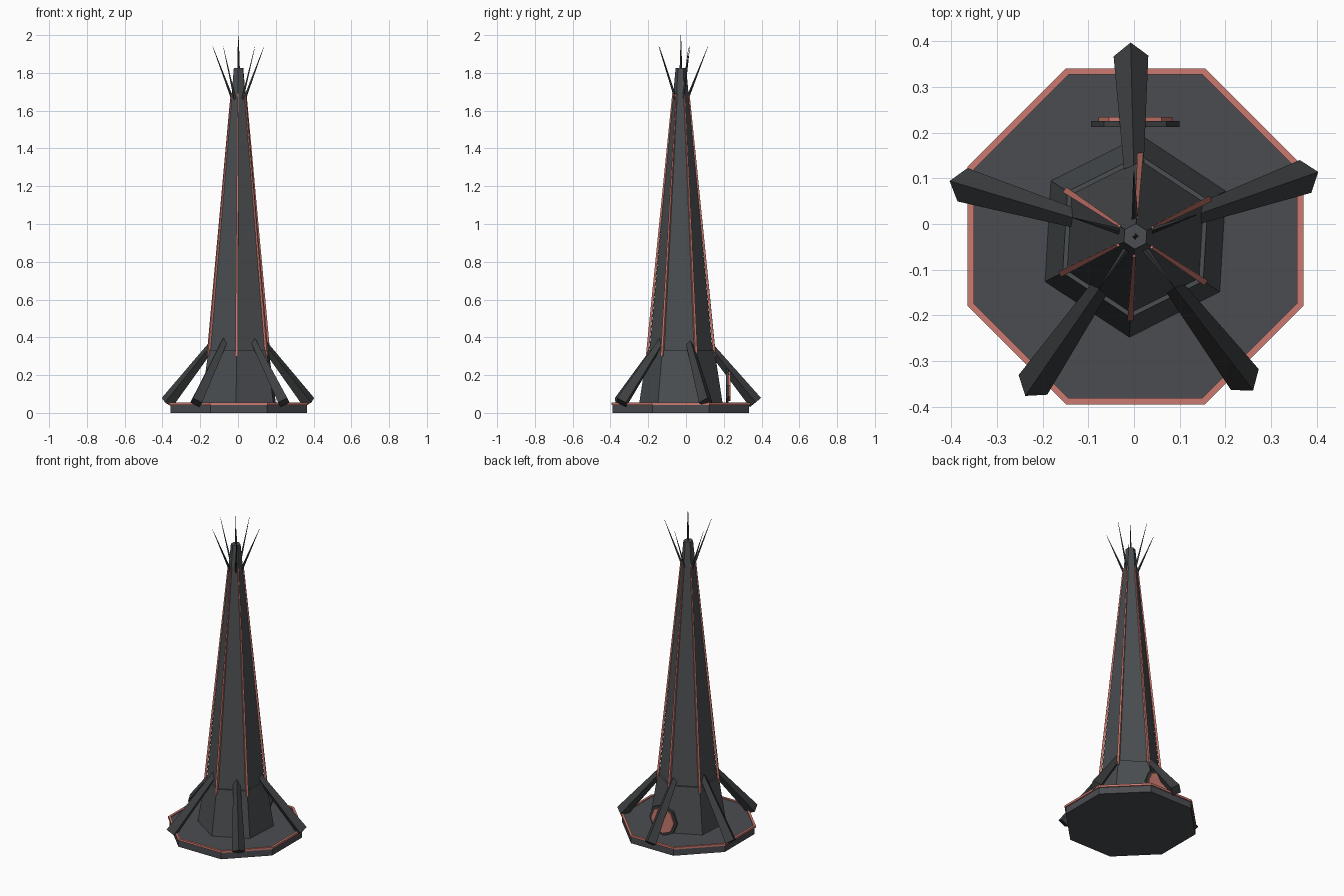
import bpy, bmesh, math
from mathutils import Vector

if "Cube" in bpy.data.objects:
    bpy.data.objects.remove(bpy.data.objects["Cube"])

CX, CY = 0.003, -0.027          # tower axis


def mat(name, rgb):
    m = bpy.data.materials.new(name)
    m.diffuse_color = (*rgb, 1)
    m.use_nodes = True
    m.node_tree.nodes["Principled BSDF"].inputs["Base Color"].default_value = m.diffuse_color
    return m


SLAB = mat("slate grey", (0.070, 0.073, 0.083))
TOWER = mat("tower grey", (0.070, 0.077, 0.083))
LEG = mat("dark grey", (0.046, 0.049, 0.051))
RED = mat("salmon red", (0.60, 0.195, 0.160))


def loft(name, rings, material, closed=False):
    """Skin equal-length rings of points; cap the ends unless closed into a loop."""
    bm = bmesh.new()
    vs = [[bm.verts.new(p) for p in r] for r in rings]
    n = len(vs[0])
    pairs = list(zip(vs, vs[1:])) + ([(vs[-1], vs[0])] if closed else [])
    for a, b in pairs:
        for i in range(n):
            j = (i + 1) % n
            bm.faces.new((a[i], a[j], b[j], b[i]))
    if not closed:
        bm.faces.new(vs[0][::-1])
        bm.faces.new(vs[-1])
    bmesh.ops.recalc_face_normals(bm, faces=bm.faces)
    me = bpy.data.meshes.new(name)
    bm.to_mesh(me)
    bm.free()
    me.materials.append(material)
    ob = bpy.data.objects.new(name, me)
    bpy.context.collection.objects.link(ob)
    return ob


def ring(r, z, n, deg):
    return [(CX + r * math.cos(math.radians(deg) + math.tau * i / n),
             CY + r * math.sin(math.radians(deg) + math.tau * i / n), z) for i in range(n)]


def beam(name, deg, r0, z0, w0, r1, z1, w1, material, roll=0):
    """Four-sided tapered bar in the radial plane at angle deg."""
    a = math.radians(deg)
    out, side = Vector((math.cos(a), math.sin(a), 0)), Vector((-math.sin(a), math.cos(a), 0))
    c = Vector((CX, CY, 0))
    p0, p1 = c + out * r0 + Vector((0, 0, z0)), c + out * r1 + Vector((0, 0, z1))
    up = (p1 - p0).normalized().cross(side)

    def sq(p, w):
        t = [math.radians(roll) + math.tau * i / 4 for i in range(4)]
        return [p + side * w * math.cos(x) + up * w * math.sin(x) for x in t]
    return loft(name, [sq(p0, w0), sq(p1, w1)], material)


# Octagonal base slab and red rim
loft("base_slab", [ring(0.391, 0, 8, 22.5), ring(0.391, 0.05, 8, 22.5)], SLAB)
loft("base_rim", [ring(0.383, 0.042, 8, 22.5), ring(0.398, 0.042, 8, 22.5),
                  ring(0.398, 0.055, 8, 22.5), ring(0.383, 0.055, 8, 22.5)], RED, closed=True)

# Hexagonal skirt and tapered tower
HEX = 26.6
loft("tower_skirt", [ring(0.222, 0.045, 6, HEX), ring(0.178, 0.332, 6, HEX)], TOWER)
loft("tower_shaft", [ring(0.170, 0.30, 6, HEX), ring(0.028, 1.825, 6, HEX)], TOWER)

# Red strips on the tower corners
for k in range(6):
    beam(f"corner_strip_{k + 1}", HEX + 60 * k, 0.179, 0.30, 0.0095,
         0.0425, 1.69, 0.0045, RED, roll=45)

# Five buttress legs and five splayed antennas
for k in range(5):
    d = 91.4 + 72 * k
    beam(f"buttress_leg_{k + 1}", d, 0.395, 0.055, 0.038, 0.125, 0.385, 0.02, LEG)
    beam(f"antenna_{k + 1}", d, 0.033, 1.66, 0.0075, 0.143, 1.94, 0.0008, LEG)

# Central spire
loft("spire", [ring(0.0075, 1.80, 4, 0), ring(0.0008, 2.0, 4, 0)], LEG)


# Octagonal hatch at the back
def oct_y(r, y):
    return [(CX + r * math.cos(math.tau * i / 8), y, 0.145 + r * math.sin(math.tau * i / 8))
            for i in range(8)]


loft("hatch_frame", [oct_y(0.097, 0.212), oct_y(0.097, 0.226)], LEG)
loft("hatch_panel", [oct_y(0.081, 0.225), oct_y(0.081, 0.2345)], RED)
